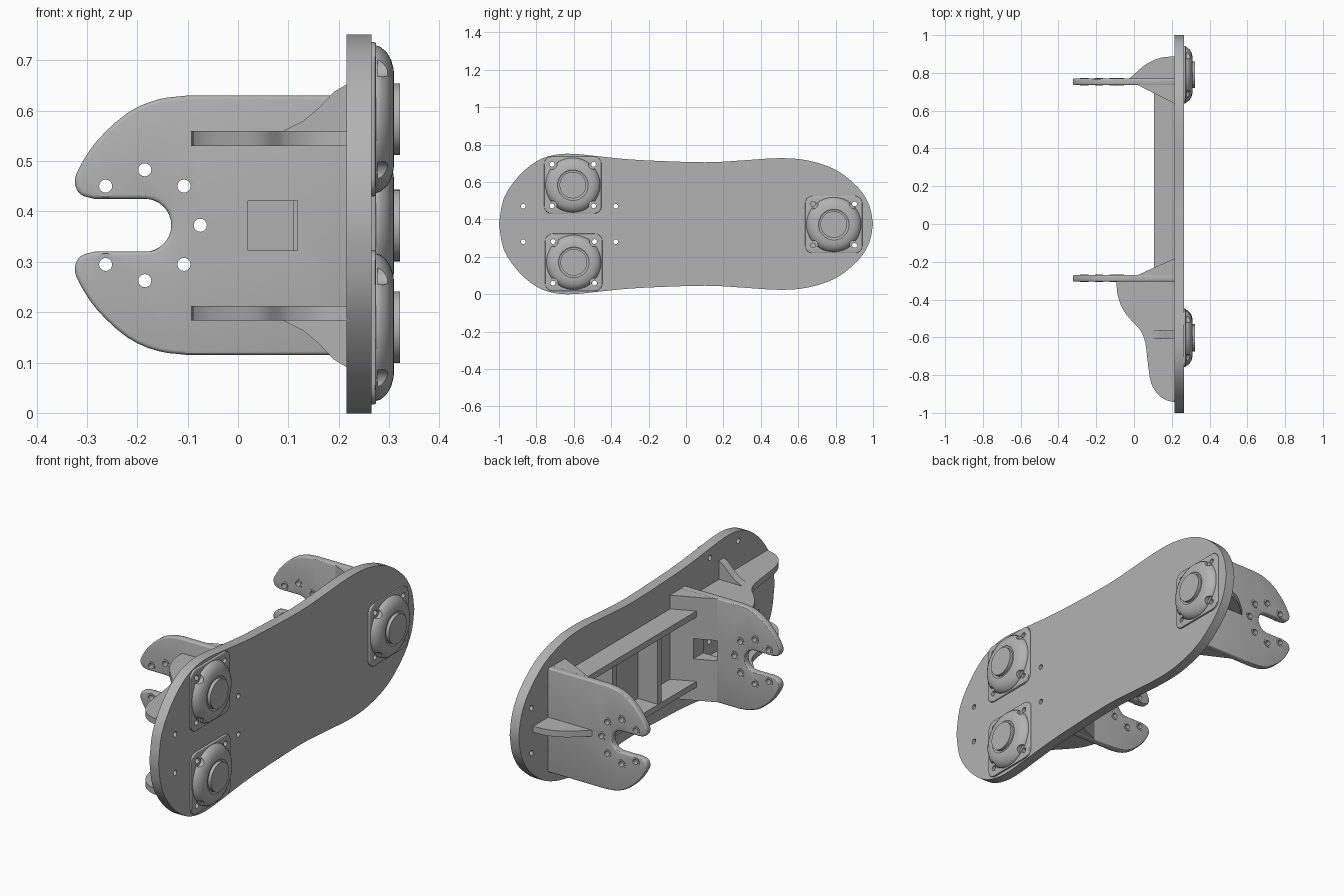
import bpy, bmesh, math
from mathutils import Vector, Matrix

if "Cube" in bpy.data.objects:
    bpy.data.objects.remove(bpy.data.objects["Cube"])

grey = bpy.data.materials.new("cast grey")
grey.use_nodes = True
GREY = (0.45, 0.45, 0.45, 1)
grey.diffuse_color = GREY
grey.node_tree.nodes["Principled BSDF"].inputs["Base Color"].default_value = GREY

MID = 0.375           # height of the middle of the frame
BACK, FACE = 0.215, 0.265   # the two sides of the main plate


def place(axis, a, b, t):
    return {"x": (t, a, b), "y": (a, t, b), "z": (a, b, t)}[axis]


def add_prism(bm, pts, axis, lo, hi):
    rings = [[bm.verts.new(place(axis, a, b, t)) for a, b in pts] for t in (lo, hi)]
    n = len(pts)
    new = [bm.faces.new(rings[0]), bm.faces.new(rings[1][::-1])]
    for i in range(n):
        j = (i + 1) % n
        new.append(bm.faces.new((rings[0][j], rings[0][i], rings[1][i], rings[1][j])))
    bmesh.ops.recalc_face_normals(bm, faces=new)


def finish(name, bm):
    me = bpy.data.meshes.new(name)
    bm.to_mesh(me)
    bm.free()
    me.materials.append(grey)
    ob = bpy.data.objects.new(name, me)
    bpy.context.collection.objects.link(ob)
    return ob


def prism(name, pts, axis, lo, hi):
    bm = bmesh.new()
    add_prism(bm, pts, axis, lo, hi)
    return finish(name, bm)


def circle(a, b, r, n=24, start=0, sweep=360):
    steps = n if sweep == 360 else n + 1
    return [(a + r * math.cos(math.radians(start + sweep * i / n)),
             b + r * math.sin(math.radians(start + sweep * i / n))) for i in range(steps)]


def rect(a0, a1, b0, b1):
    return [(a0, b0), (a1, b0), (a1, b1), (a0, b1)]


def rounded(a, b, h, r):
    pts = []
    for k, (sa, sb) in enumerate([(1, 1), (-1, 1), (-1, -1), (1, -1)]):
        pts += circle(a + sa * (h - r), b + sb * (h - r), r, 6, 90 * k, 90)
    return pts


def spline(pts, n=3):
    """Smooth open curve through the points."""
    v = [Vector(p) for p in pts]
    v = [2 * v[0] - v[1]] + v + [2 * v[-1] - v[-2]]
    out = []
    for p, q, r, s in zip(v, v[1:], v[2:], v[3:]):
        for i in range(n):
            t = i / n
            out.append(tuple(0.5 * (2 * q + (r - p) * t + (2 * p - 5 * q + 4 * r - s) * t * t
                                    + (3 * q - p - 3 * r + s) * t ** 3)))
    return out + [tuple(pts[-1])]


def cutter(shapes):
    """shapes: (points, axis, low, high)"""
    bm = bmesh.new()
    for s in shapes:
        add_prism(bm, *s)
    ob = finish("cutter", bm)
    ob.hide_render = True
    return ob


def bake(ob, cut=None, bevel=0):
    if bevel:
        m = ob.modifiers.new("bevel", "BEVEL")
        m.width, m.segments, m.limit_method = bevel, 3, "ANGLE"
        m.angle_limit = math.radians(40)
    if cut:
        m = ob.modifiers.new("cut", "BOOLEAN")
        m.object, m.solver = cut, "EXACT"
    deps = bpy.context.evaluated_depsgraph_get()
    me = bpy.data.meshes.new_from_object(ob.evaluated_get(deps))
    ob.modifiers.clear()
    ob.data = me


# Main plate with its holes
bearings = {"upper_front": (-0.605, 0.583), "lower_front": (-0.6, 0.17), "rear": (0.79, 0.372)}
bolts = [(y + sy * 0.111, z + sz * 0.111) for y, z in bearings.values()
         for sy in (-1, 1) for sz in (-1, 1)]
extra = [(y, z) for y in (-0.87, -0.375) for z in (0.28, 0.47)]
upper = [(-1, MID), (-0.975, 0.51), (-0.9, 0.625), (-0.8, 0.71), (-0.7, 0.745), (-0.6, 0.75),
         (-0.45, 0.735), (-0.25, 0.717), (0.1, 0.705), (0.3, 0.715), (0.5, 0.727),
         (0.65, 0.715), (0.8, 0.665), (0.92, 0.57), (0.98, 0.475), (1, MID)]
top = spline(upper)
outline = top + [(y, 2 * MID - z) for y, z in top[-2:0:-1]]
plate = prism("main_plate", outline, "x", BACK, FACE)
holes = cutter([(circle(y, z, 0.013, 16), "x", 0.1, 0.4) for y, z in bolts + extra])
bake(plate, holes)

# Bearing housings: square flange, domed body, shaft cap
dome = [(0.146, FACE - 0.01), (0.146, 0.276), (0.143, 0.284), (0.132, 0.296), (0.118, 0.304),
        (0.1, 0.309), (0.082, 0.31), (0.076, 0.306), (0.071, 0.306), (0.071, 0.322), (0, 0.322)]
seats = cutter([(circle(y, z, 0.027, 20), "x", 0.277, 0.4) for y, z in bolts])
for label, (y, z) in bearings.items():
    flange = prism(label + "_flange", rounded(y, z, 0.153, 0.04), "x", FACE - 0.01, 0.274)
    bake(flange, holes, 0.004)
    bm = bmesh.new()
    rings = [[bm.verts.new((x, b, c)) for b, c in circle(y, z, r, 48)] for r, x in dome[:-1]]
    for lo, hi in zip(rings, rings[1:]):
        for i in range(48):
            bm.faces.new((lo[i - 1], lo[i], hi[i], hi[i - 1]))
    bm.faces.new(rings[0])
    bm.faces.new(rings[-1])
    bmesh.ops.recalc_face_normals(bm, faces=bm.faces)
    body = finish(label + "_housing", bm)
    bake(body, seats)
    bake(body, holes)

# Slotted brackets
ZC = 0.3725
half = [(0.225, 0.63), (-0.1, 0.63)] + spline(
    [(-0.1, 0.63), (-0.16, 0.622), (-0.22, 0.595), (-0.28, 0.54), (-0.315, 0.487),
     (-0.324, 0.458), (-0.313, 0.434), (-0.285, 0.425)])[1:]
slot = circle(-0.185, ZC, 0.0525, 16, 90, -180)
shape = half + slot + [(x, 2 * ZC - z) for x, z in reversed(half)]
ring = [(-0.185 + 0.11 * math.cos(math.radians(a)), ZC + 0.11 * math.sin(math.radians(a)))
        for a in range(-135, 136, 45)]
pin_holes = cutter([(circle(x, z, 0.013, 16), "y", -1, 1) for x, z in ring])
window = cutter([(rect(0.02, 0.118, 0.322, 0.422), "y", -0.5, 0.2)])
for label, lo, hi, reach in (("front", -0.305, -0.27, 0.09), ("rear", 0.735, 0.77, -0.1)):
    bracket = prism(label + "_bracket", shape, "y", lo, hi)
    bake(bracket, pin_holes, 0.008)
    # wedge that thickens the root of the bracket
    inner = hi if reach > 0 else lo
    root = inner - math.copysign(0.01, reach)
    wedge = prism(label + "_root_wedge",
                  [(0.02, root), (0.02, inner), (0.1, inner + 0.4 * reach),
                   (0.19, inner + 0.85 * reach), (0.22, inner + reach), (0.22, root)],
                  "z", 0.117, 0.628)
    if label == "front":
        bake(bracket, window)
        bake(wedge, window)
    # raised rings round the pin holes
    for i, (x, z) in enumerate(ring):
        washer = prism(f"{label}_pin_ring_{i + 1}", circle(x, z, 0.022, 24), "y",
                       lo - 0.002, hi + 0.002)
        bake(washer, pin_holes)

# Long shelves, front gussets and small uprights, above and below
gusset = spline([(-0.092, -0.3), (-0.088, -0.37), (-0.06, -0.45), (-0.01, -0.515), (0.035, -0.565),
                 (0.06, -0.63), (0.075, -0.75), (0.09, -0.84), (0.125, -0.9), (0.17, -0.932),
                 (0.22, -0.945)]) + [(0.22, -0.3)]
for label, lo, hi, edge, s in (("upper", 0.53, 0.56, 0.555, 1), ("lower", 0.183, 0.212, 0.188, -1)):
    bake(prism(label + "_front_gusset", gusset, "z", lo, hi))
    prism(label + "_shelf", rect(0.105, 0.22, -0.28, 0.745), "z", lo, hi)
    prism(label + "_upright",
          [(0.08, edge), (0.13, edge + s * 0.025), (0.16, edge + s * 0.05),
           (0.19, edge + s * 0.082), (0.22, edge + s * 0.1), (0.22, edge)], "y", -0.605, -0.565)

# Webs between the shelves
for i, y in enumerate((0.05, 0.4)):
    prism(f"web_{i + 1}", rect(0.11, 0.22, 0.2, 0.54), "y", y - 0.017, y + 0.017)

# Rear wing behind the rear bracket
wing = spline([(-0.03, 0.765), (0.02, 0.81), (0.07, 0.85), (0.14, 0.88), (0.22, 0.888)])
prism("rear_wing", wing + [(0.22, 0.765)], "z", 0.358, 0.388)

# Clean up the cutters and smooth the curved faces
for c in (holes, seats, pin_holes, window):
    bpy.data.objects.remove(c)
for ob in bpy.context.collection.objects:
    ob.select_set(ob.type == "MESH")
    if ob.type == "MESH":
        bpy.context.view_layer.objects.active = ob
bpy.ops.object.shade_smooth_by_angle(angle=math.radians(30))
